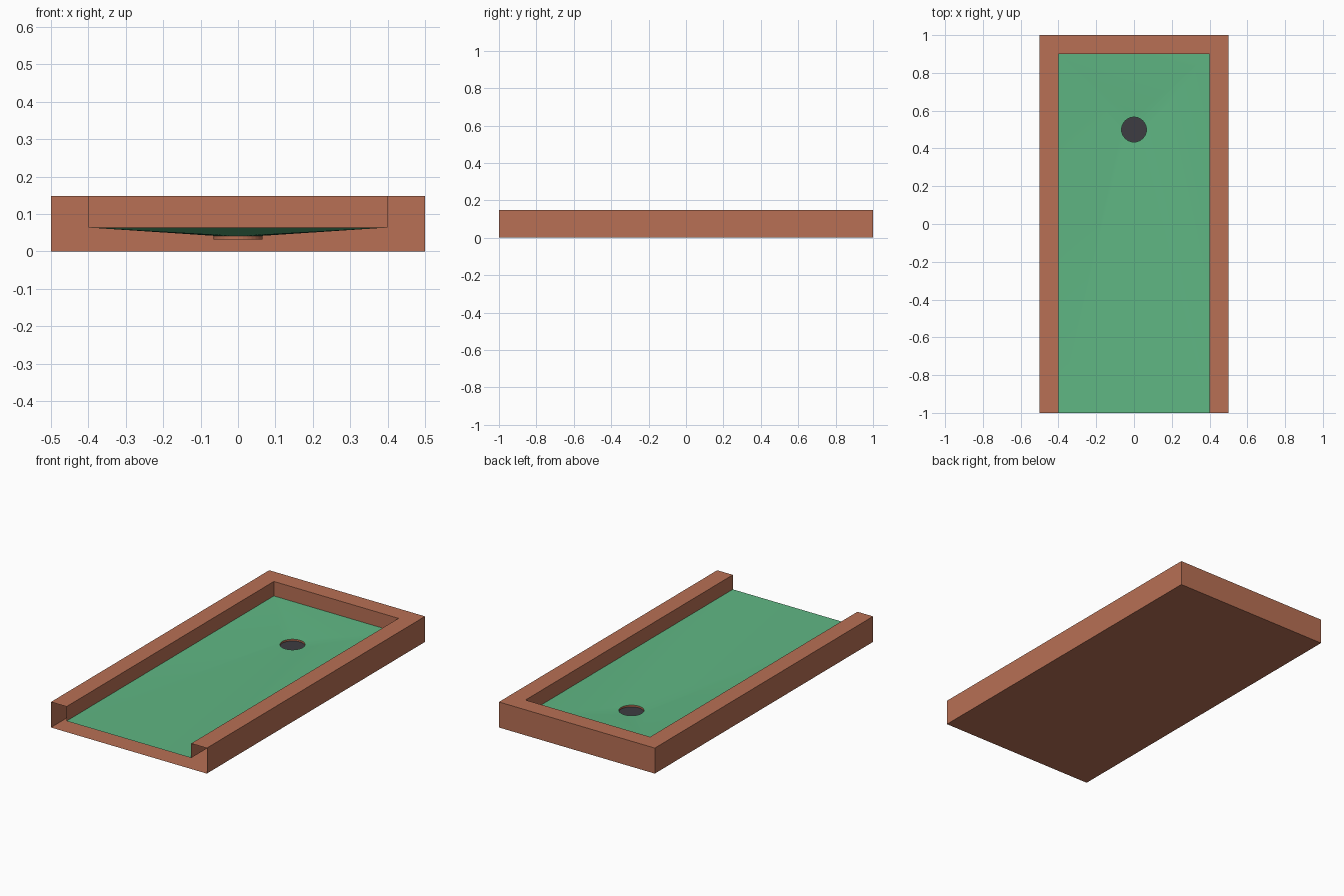
import bpy
import bmesh
from math import cos, sin, pi

cube = bpy.data.objects.get("Cube")
if cube:
    bpy.data.objects.remove(cube, do_unlink=True)

TOP, TURF_Z, RIM_Z, CUP_Z = 0.148, 0.064, 0.042, 0.032
HOLE_Y, HOLE_R, SEGMENTS = 0.5, 0.066, 32


def material(name, rgb):
    mat = bpy.data.materials.new(name)
    mat.use_nodes = True
    color = (*rgb, 1)
    mat.diffuse_color = color
    mat.node_tree.nodes["Principled BSDF"].inputs["Base Color"].default_value = color
    return mat


def finish(bm, name, mat):
    mesh = bpy.data.meshes.new(name)
    bm.to_mesh(mesh)
    bm.free()
    mesh.materials.append(mat)
    obj = bpy.data.objects.new(name, mesh)
    bpy.context.collection.objects.link(obj)
    return obj


def points(bm, outline, z):
    return [bm.verts.new((x, y, z)) for x, y in outline]


def walls(bm, upper, lower):
    """Quads between two matching rows of vertices."""
    for i in range(len(upper) - 1):
        bm.faces.new((upper[i], lower[i], lower[i + 1], upper[i + 1]))


brick = material("terracotta", (0.479, 0.162, 0.089))
green = material("turf green", (0.115, 0.470, 0.228))
dark = material("charcoal", (0.048, 0.045, 0.054))

# Hollow border: U-shaped rail, open at the front, with a floor below
outer = [(0.5, -1), (0.5, 1), (-0.5, 1), (-0.5, -1)]
inner = [(-0.4, -1), (-0.4, 0.9), (0.4, 0.9), (0.4, -1)]
bm = bmesh.new()
outer_top, outer_low = points(bm, outer, TOP), points(bm, outer, 0)
inner_top, inner_low = points(bm, inner, TOP), points(bm, inner, TURF_Z)
bm.faces.new(outer_top + inner_top)
walls(bm, outer_top, outer_low)
walls(bm, inner_top, inner_low)
bm.faces.new(outer_low[::-1])
finish(bm, "border_frame", brick)

# Turf: a shallow funnel running from four corners to the hole
ring = [(HOLE_R * cos(2 * pi * i / SEGMENTS), HOLE_Y + HOLE_R * sin(2 * pi * i / SEGMENTS))
        for i in range(SEGMENTS)]
bm = bmesh.new()
corners = points(bm, [(0.4, 0.9), (-0.4, 0.9), (-0.4, -1), (0.4, -1)], TURF_Z)
rim = points(bm, ring, RIM_Z)
quarter = SEGMENTS // 4
for q in range(4):
    for i in range(q * quarter, (q + 1) * quarter):
        bm.faces.new((corners[q], rim[(i + 1) % SEGMENTS], rim[i]))
    bm.faces.new((corners[q - 1], corners[q], rim[q * quarter]))
turf = finish(bm, "turf", green)
turf.data.shade_smooth()

# Cup wall
bm = bmesh.new()
upper, lower = points(bm, ring, RIM_Z), points(bm, ring, CUP_Z)
walls(bm, upper + upper[:1], lower + lower[:1])
bmesh.ops.reverse_faces(bm, faces=bm.faces[:])
finish(bm, "cup_wall", brick)

# Cup bottom
bm = bmesh.new()
bm.faces.new(points(bm, ring, CUP_Z))
finish(bm, "cup_bottom", dark)
